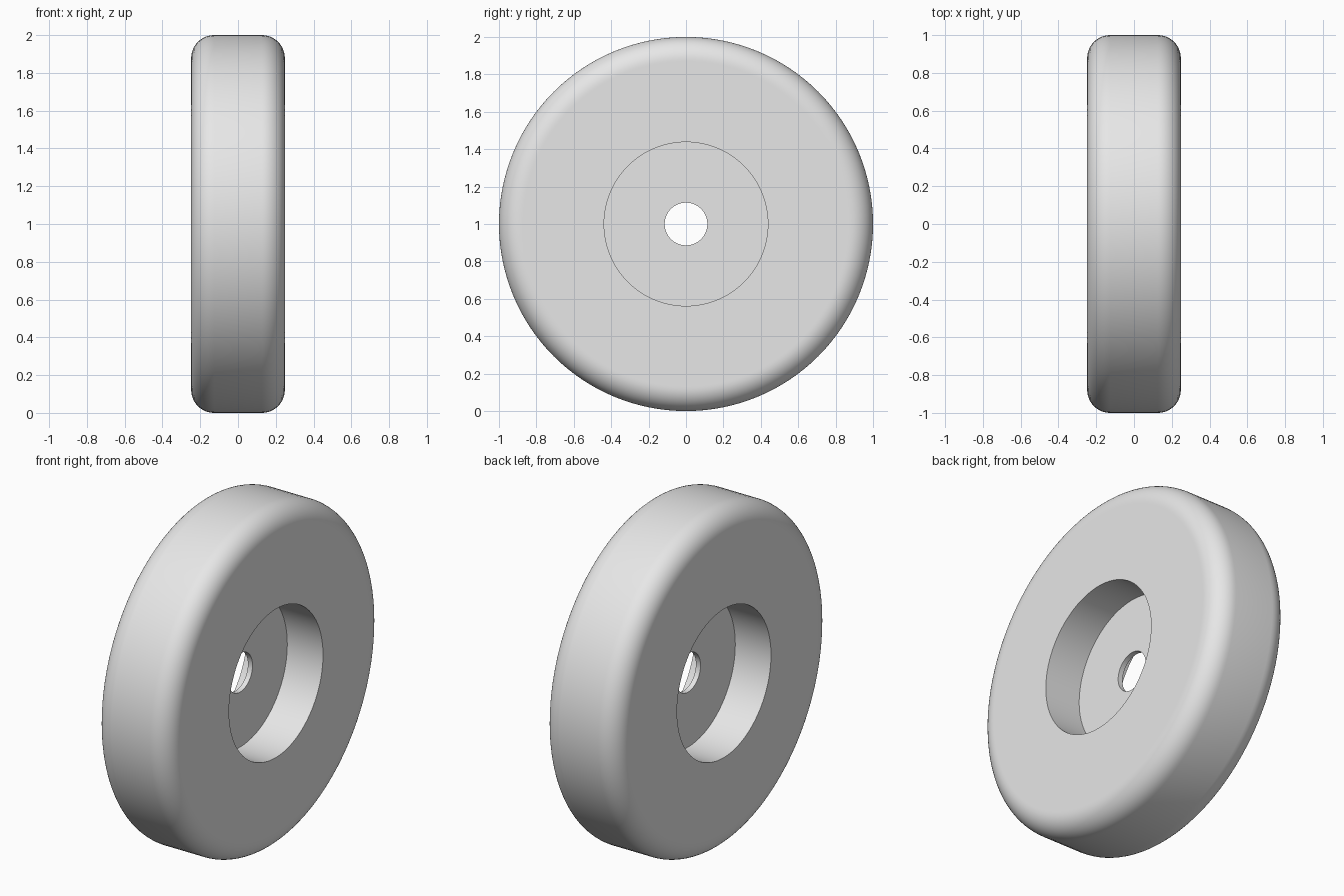
import bpy, bmesh, math
from mathutils import Vector

cube = bpy.data.objects.get("Cube")
if cube:
    bpy.data.objects.remove(cube, do_unlink=True)

RADIUS, HALF_WIDTH, FILLET = 1.0, 0.248, 0.122
RECESS_RADIUS, BORE_RADIUS, HALF_WEB = 0.438, 0.114, 0.015
SEGMENTS, FILLET_STEPS = 128, 12

grey = bpy.data.materials.new("light grey")
grey.use_nodes = True
colour = (0.8, 0.8, 0.8, 1)
grey.diffuse_color = colour
grey.node_tree.nodes["Principled BSDF"].inputs["Base Color"].default_value = colour

# Half of the wheel section as (x, radius): bore, web, recess wall, side face
half = [(HALF_WEB, BORE_RADIUS), (HALF_WEB, RECESS_RADIUS),
        (HALF_WIDTH, RECESS_RADIUS), (HALF_WIDTH, RADIUS - FILLET - 0.01)]

# Rounded shoulder leading to the tread
for i in range(FILLET_STEPS + 1):
    a = math.pi / 2 * i / FILLET_STEPS
    half.append((HALF_WIDTH - FILLET + FILLET * math.cos(a),
                 RADIUS - FILLET + FILLET * math.sin(a)))

# Mirror the section and turn it about the axle
section = half + [(-x, r) for x, r in reversed(half)]
bm = bmesh.new()
verts = [bm.verts.new((x, 0, r)) for x, r in section]
edges = [bm.edges.new((v, verts[i - 1])) for i, v in enumerate(verts)]
bmesh.ops.spin(bm, geom=verts + edges, cent=(0, 0, 0), axis=(1, 0, 0),
               angle=math.tau, steps=SEGMENTS, use_merge=True)
bmesh.ops.remove_doubles(bm, verts=bm.verts, dist=0.0001)
bmesh.ops.translate(bm, verts=bm.verts, vec=Vector((0, 0, RADIUS)))
bmesh.ops.recalc_face_normals(bm, faces=bm.faces)

mesh = bpy.data.meshes.new("wheel")
bm.to_mesh(mesh)
bm.free()
mesh.materials.append(grey)
wheel = bpy.data.objects.new("wheel", mesh)
bpy.context.collection.objects.link(wheel)

# Smooth tread and shoulders, crisp recess and bore edges
bpy.ops.object.select_all(action="DESELECT")
wheel.select_set(True)
bpy.context.view_layer.objects.active = wheel
bpy.ops.object.shade_smooth_by_angle(angle=math.radians(30))
